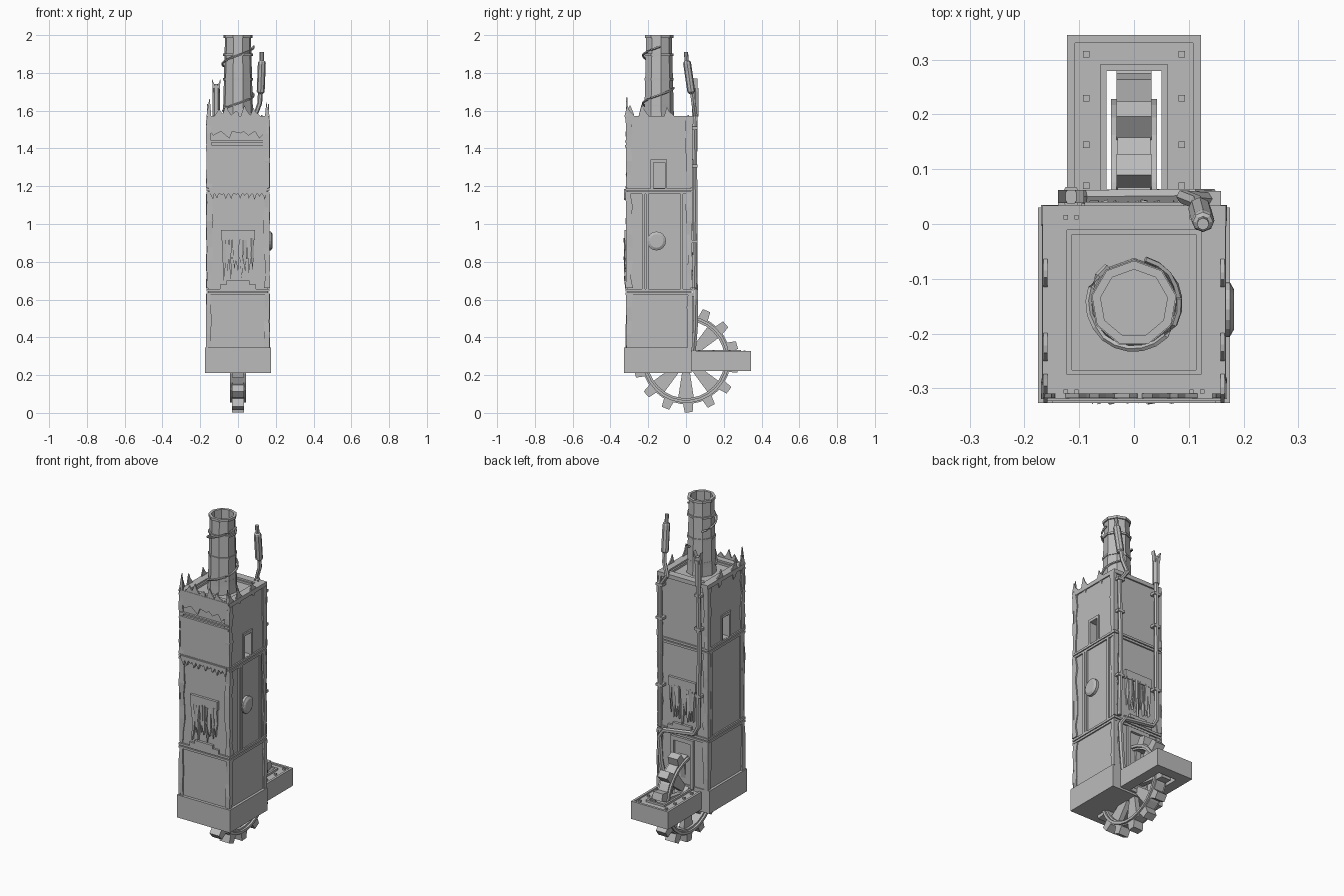
import bpy, bmesh, math, random
from mathutils import Vector, Matrix

random.seed(4)
if "Cube" in bpy.data.objects:
    bpy.data.objects.remove(bpy.data.objects["Cube"])

mat = bpy.data.materials.new("stone_grey")
mat.use_nodes = True
GREY = (0.5, 0.5, 0.5, 1)
mat.diffuse_color = GREY
mat.node_tree.nodes["Principled BSDF"].inputs["Base Color"].default_value = GREY


def finish(name, bm):
    bmesh.ops.recalc_face_normals(bm, faces=bm.faces)
    me = bpy.data.meshes.new(name)
    bm.to_mesh(me)
    bm.free()
    me.materials.append(mat)
    ob = bpy.data.objects.new(name, me)
    bpy.context.collection.objects.link(ob)
    return ob


def add_box(bm, x, y, z):
    ctr = Vector((sum(x) / 2, sum(y) / 2, sum(z) / 2))
    size = (x[1] - x[0], y[1] - y[0], z[1] - z[0])
    bmesh.ops.create_cube(bm, size=1, matrix=Matrix.Translation(ctr) @ Matrix.Diagonal((*size, 1)))


def boxes(name, *items):
    bm = bmesh.new()
    for item in items:
        add_box(bm, *item)
    return finish(name, bm)


def add_prism(bm, a, b):
    """Solid between two matching outlines."""
    va, vb = [bm.verts.new(p) for p in a], [bm.verts.new(p) for p in b]
    bm.faces.new(va)
    bm.faces.new(vb[::-1])
    for i in range(len(va)):
        j = (i + 1) % len(va)
        bm.faces.new((va[i], va[j], vb[j], vb[i]))


def frame(name, x, y, z, w):
    """Rectangular horizontal ring of width w."""
    return boxes(name, (x, (y[0], y[0] + w), z), (x, (y[1] - w, y[1]), z),
                 ((x[0], x[0] + w), (y[0] + w, y[1] - w), z),
                 ((x[1] - w, x[1]), (y[0] + w, y[1] - w), z))


def tube(name, pts, r, sides=6):
    """Faceted pipe along points; r may be a list of radii."""
    rs = r if isinstance(r, list) else [r] * len(pts)
    pts = [Vector(p) for p in pts]
    bm, rings = bmesh.new(), []
    for i, p in enumerate(pts):
        d = (pts[min(i + 1, len(pts) - 1)] - pts[max(i - 1, 0)]).normalized()
        ref = Vector((0, 1, 0)) if abs(d.y) < 0.8 else Vector((1, 0, 0))
        u = d.cross(ref).normalized()
        v = d.cross(u)
        ang = [2 * math.pi * k / sides for k in range(sides)]
        rings.append([bm.verts.new(p + rs[i] * (u * math.cos(t) + v * math.sin(t))) for t in ang])
    for a, b in zip(rings, rings[1:]):
        for k in range(sides):
            bm.faces.new((a[k], a[(k + 1) % sides], b[(k + 1) % sides], b[k]))
    bm.faces.new(rings[0])
    bm.faces.new(rings[-1])
    return finish(name, bm)


def lathe(name, profile, ctr, sides, closed=False):
    bm, rings = bmesh.new(), []
    for r, z in profile:
        rings.append([bm.verts.new((ctr[0] + r * math.sin(2 * math.pi * k / sides),
                                    ctr[1] + r * math.cos(2 * math.pi * k / sides), z)) for k in range(sides)])
    for a, b in zip(rings, rings[1:]):
        for k in range(sides):
            bm.faces.new((a[k], a[(k + 1) % sides], b[(k + 1) % sides], b[k]))
    bm.faces.new(rings[-1])
    return finish(name, bm)


# Tower base and body
FRONT, BACK, HALF = -0.31, 0.025, 0.16
boxes("base_plinth", ((-0.175, 0.175), (-0.327, 0.03), (0.21, 0.345)))
body = boxes("tower_body", ((-HALF, HALF), (FRONT, BACK), (0.34, 1.55)))
cutter = boxes("window_cutter", ((0.12, 0.2), (-0.175, -0.108), (1.19, 1.325)),
               ((-0.2, -0.12), (-0.175, -0.108), (1.19, 1.325)))
cutter.hide_render = True
cutter.hide_viewport = True
cut = body.modifiers.new("windows", "BOOLEAN")
cut.object = cutter
cut.solver = "EXACT"

# Horizontal bands and roof rim
for z in (0.625, 0.643, 1.158, 1.176):
    frame("band", (-0.168, 0.168), (-0.32, 0.034), (z, z + 0.013), 0.02)
frame("roof_rim", (-0.167, 0.167), (-0.32, 0.034), (1.548, 1.572), 0.045)
frame("roof_inner_step", (-0.123, 0.123), (-0.277, -0.009), (1.54, 1.562), 0.01)
boxes("roof_bolts", *[((x - .004, x + .004), (y - .004, y + .004), (1.57, 1.576))
                      for x in (-0.125, -0.105, 0.105, 0.125) for y in (-0.306, 0.012)])

# Side window frames, side panels and the round cap
for s in (-1, 1):
    xr = tuple(sorted((s * 0.15, s * 0.168)))
    boxes("side_window_frame", (xr, (-0.187, -0.172), (1.18, 1.34)), (xr, (-0.111, -0.1), (1.18, 1.34)),
          (xr, (-0.187, -0.1), (1.325, 1.342)))
    boxes("side_panel_strips", *[(xr, (y, y + 0.014), (0.65, 1.16)) for y in ((-0.232, -0.212, -0.03) if s > 0 else (-0.29, -0.01))])
bm = bmesh.new()
for r1, r2, x, d in ((0.05, 0.05, 0.165, 0.02), (0.05, 0.036, 0.179, 0.008)):
    bmesh.ops.create_cone(bm, cap_ends=True, segments=16, radius1=r1, radius2=r2, depth=d,
                          matrix=Matrix.Translation((x, -0.156, 0.91)) @ Matrix.Rotation(math.pi / 2, 4, "Y"))
finish("round_cap", bm)

# Ragged corner straps on the front, back and both sides
bm = bmesh.new()
for z0, z1 in ((0.345, 0.63), (0.66, 1.16), (1.19, 1.55)):
    n = max(3, int((z1 - z0) / 0.07))
    for sx in (-1, 1):
        for yf, dy in ((FRONT, -1), (BACK, 1)):
            for side in (0, 1):
                inner = [random.uniform(0.014, 0.03) for _ in range(n + 1)]
                lift = [random.uniform(0.004, 0.01) for _ in range(n + 1)]
                for i in range(n):
                    quads = []
                    for k, t in ((0, 0.0), (1, 1.0)):
                        j, z = i + k, z0 + (z1 - z0) * (i + k) / n
                        for w, h in ((inner[j], 0), (inner[j], lift[j]), (-lift[j], lift[j]), (-lift[j], 0)):
                            quads.append((sx * (HALF - w), yf + dy * h, z) if side == 0
                                         else (sx * (HALF + h), yf - dy * w, z))
                    add_prism(bm, quads[:4], quads[4:])
finish("corner_straps", bm)


def ragged_sheet(bm, xs, z_top, z_lo, z_hi, y, depth):
    """Plate with a torn lower edge made of hanging points."""
    for a, b in zip(xs, xs[1:]):
        tip = random.uniform(z_lo, z_hi)
        m = (a + b) / 2 + random.uniform(-.25, .25) * (b - a)
        pts = [(a, z_top), (b, z_top), (b, z_hi + 0.01), (m, tip), (a, z_hi + 0.01)]
        add_prism(bm, [(px, y, pz) for px, pz in pts], [(px, y + depth, pz) for px, pz in pts])


# Torn metal sheets on the upper front
bm = bmesh.new()
ragged_sheet(bm, [-0.15 + 0.025 * i for i in range(13)], 1.185, 1.12, 1.155, -0.327, 0.02)
ragged_sheet(bm, [-0.15 + 0.06 * i for i in range(6)], 1.55, 1.45, 1.48, -0.318, 0.01)
add_box(bm, (-0.155, 0.155), (-0.318, -0.305), (1.18, 1.41))
add_box(bm, (-0.16, 0.16), (-0.323, -0.305), (1.405, 1.418))
add_box(bm, (-0.16, 0.16), (-0.323, -0.305), (1.432, 1.441))
finish("torn_front_sheets", bm)

# Boarded windows on the front and the back
for name, y, d in (("front_boarded_window", FRONT, -1), ("back_boarded_window", BACK, 1)):
    bm = bmesh.new()
    near = lambda t: tuple(sorted((y, y + d * t)))
    add_box(bm, (-0.09, 0.09), near(0.015), (0.915, 0.968))
    add_box(bm, (-0.095, 0.095), near(0.012), (0.655, 0.68))
    add_box(bm, (-0.06, 0.06), near(0.015), (0.68, 0.70))
    add_box(bm, (-0.05, 0.05), near(0.008), (0.815, 0.825))
    for i in range(9):
        x = -0.076 + 0.019 * i
        lo = random.uniform(0.68, 0.76)
        w = random.uniform(0.006, 0.011)
        o = random.uniform(-0.006, 0.006)
        pts = [(x - w, 0.925), (x + w, 0.925), (x + w + o, 0.83), (x + w * .5, lo + .04), (x, lo), (x - w + o, 0.82)]
        add_prism(bm, [(a, y, b) for a, b in pts], [(a, y + d * random.uniform(.006, .02), b) for a, b in pts])
    finish(name, bm)

# Bent shards along the roof edge
bm = bmesh.new()
front = [(x, FRONT - 0.008, h, 0) for x, h in ((-.155, .1), (-.1, .04), (-.06, .06), (-.02, .03), (.04, .06), (.09, .045), (.155, .08))]
sides = [(s * 0.165, y, h, 1) for s in (-1, 1) for y, h in ((-.3, .06), (-.225, .065), (-.09, .05))]
for x, y, h, side in front + sides:
    lean = random.uniform(-0.012, 0.012)
    drop = random.uniform(0.02, 0.05)
    w = 0.012 if h > .07 else 0.026
    pts = [(-w, 1.57), (-w * .3, 1.57 - drop), (w * .4, 1.56 - drop), (w, 1.575), (w * .5 + lean, 1.57 + h * .5), (lean, 1.57 + h)]
    if side:
        add_prism(bm, [(x, y + a, b) for a, b in pts], [(x * 0.96, y + a, b) for a, b in pts])
    else:
        add_prism(bm, [(x + a, y, b) for a, b in pts], [(x + a, y + 0.008, b) for a, b in pts])
finish("roof_shards", bm)

# Chimney with rings and a coiled cable
STACK = (0, -0.145)
lathe("chimney", [(0.083, 1.54), (0.08, 1.6), (0.07, 1.985), (0.078, 1.985), (0.078, 2.0), (0.062, 2.0), (0.062, 1.6)], STACK, 9)
for z in (1.62, 1.76, 1.89):
    lathe("chimney_ring", [(0.06, z), (0.08, z), (0.08, z + 0.012), (0.06, z + 0.012)], STACK, 9)
for z0, z1, a0 in ((1.60, 1.72, 3.4), (1.82, 1.94, 2.2)):
    coil = []
    for i in range(15):
        t = a0 + i * 0.3
        coil.append((0.083 * math.cos(t), STACK[1] + 0.083 * math.sin(t), z0 + (z1 - z0) * i / 14))
    tube("chimney_cable", coil, 0.006, 5)

# Pipes on the back
tube("tall_pipe", [(0.14, 0.045, 0.66), (0.135, 0.05, 1.1), (0.14, 0.045, 1.5), (0.09, 0.05, 1.57),
                   (0.115, 0.04, 1.64), (0.12, 0.03, 1.72)], 0.013)
tube("tall_pipe_muffler", [(0.118, 0.03, 1.69), (0.12, 0.028, 1.7), (0.126, 0.006, 1.85), (0.126, 0.004, 1.86),
                           (0.126, 0.003, 1.865), (0.126, 0, 1.91)], [0.012, 0.021, 0.021, 0.018, 0.011, 0.011], 8)
tube("short_pipe", [(-0.115, 0.05, 1.74), (-0.115, 0.05, 1.58), (-0.12, 0.045, 1.2), (-0.115, 0.05, 0.72),
                    (-0.09, 0.05, 0.675), (0.11, 0.052, 0.645), (0.14, 0.052, 0.6), (0.13, 0.05, 0.45), (0.11, 0.04, 0.33)], 0.014)
tube("short_pipe_sleeve", [(-0.115, 0.05, 1.57), (-0.115, 0.05, 1.72)], 0.02)
bm = bmesh.new()
for dx in (-0.013, 0.013):
    pts = [(-0.115 + dx * k, z) for k, z in ((-.2, 1.7), (1.3, 1.7), (1.8, 1.77), (.8, 1.74))]
    add_prism(bm, [(a, 0.038, b) for a, b in pts], [(a, 0.062, b) for a, b in pts])
finish("short_pipe_split_tip", bm)
for z in (0.9, 1.3, 1.5):
    boxes("pipe_bracket", *[((x - 0.022, x + 0.022), (0.02, 0.06), (z, z + 0.015)) for x in (-0.117, 0.137)])

# Wheel trough behind the tower
frame("trough", (-0.122, 0.122), (-0.02, 0.345), (0.222, 0.32), 0.062)
frame("trough_rim", (-0.122, 0.122), (-0.02, 0.345), (0.31, 0.328), 0.014)
frame("trough_slot_lip", (-0.062, 0.062), (-0.02, 0.291), (0.3, 0.332), 0.012)
boxes("trough_bolts", *[((s * .087 - .006, s * .087 + .006), (y - .006, y + .006), (0.318, 0.33))
                        for s in (-1, 1) for y in (0.07, 0.145, 0.23, 0.31)])
boxes("wheel_arch_frame", ((-0.075, -0.055), (0.02, 0.04), (0.33, 0.62)), ((0.055, 0.075), (0.02, 0.04), (0.33, 0.62)),
      ((-0.075, 0.075), (0.02, 0.04), (0.595, 0.62)))

# Toothed wheel
WY, WZ = 0.0, 0.283


def polar(x, r, t):
    return (x, WY + r * math.sin(t), WZ - r * math.cos(t))


def sector(bm, w, r0, a0, r1, a1, t):
    pts = [(r0, t - a0), (r0, t + a0), (r1, t + a1), (r1, t - a1)]
    add_prism(bm, [polar(-w, *p) for p in pts], [polar(w, *p) for p in pts])


bm = bmesh.new()
for i in range(28):
    t = 2 * math.pi * i / 28
    sector(bm, 0.03, 0.205, math.pi / 28, 0.237, math.pi / 28, t)
    for s in (-1, 1):
        pts = [polar(s * x, r, t + k * math.pi / 28) for k in (-1, 1) for x, r in ((.03, .215), (.042, .215), (.042, .23), (.03, .23))]
        add_prism(bm, pts[:4], pts[4:])
finish("wheel_rim", bm)
bm = bmesh.new()
for i in range(8):
    sector(bm, 0.015, 0.03, 0.5, 0.21, 0.2, math.pi * i / 4)
sector_hub = Matrix.Translation((0, WY, WZ)) @ Matrix.Rotation(math.pi / 2, 4, "Y")
bmesh.ops.create_cone(bm, cap_ends=True, segments=12, radius1=0.06, radius2=0.06, depth=0.08, matrix=sector_hub)
finish("wheel_spokes", bm)
bm = bmesh.new()
for i in range(14):
    sector(bm, 0.032, 0.23, 0.12, 0.281, 0.075, 2 * math.pi * i / 14 + 0.05)
finish("wheel_teeth", bm)
